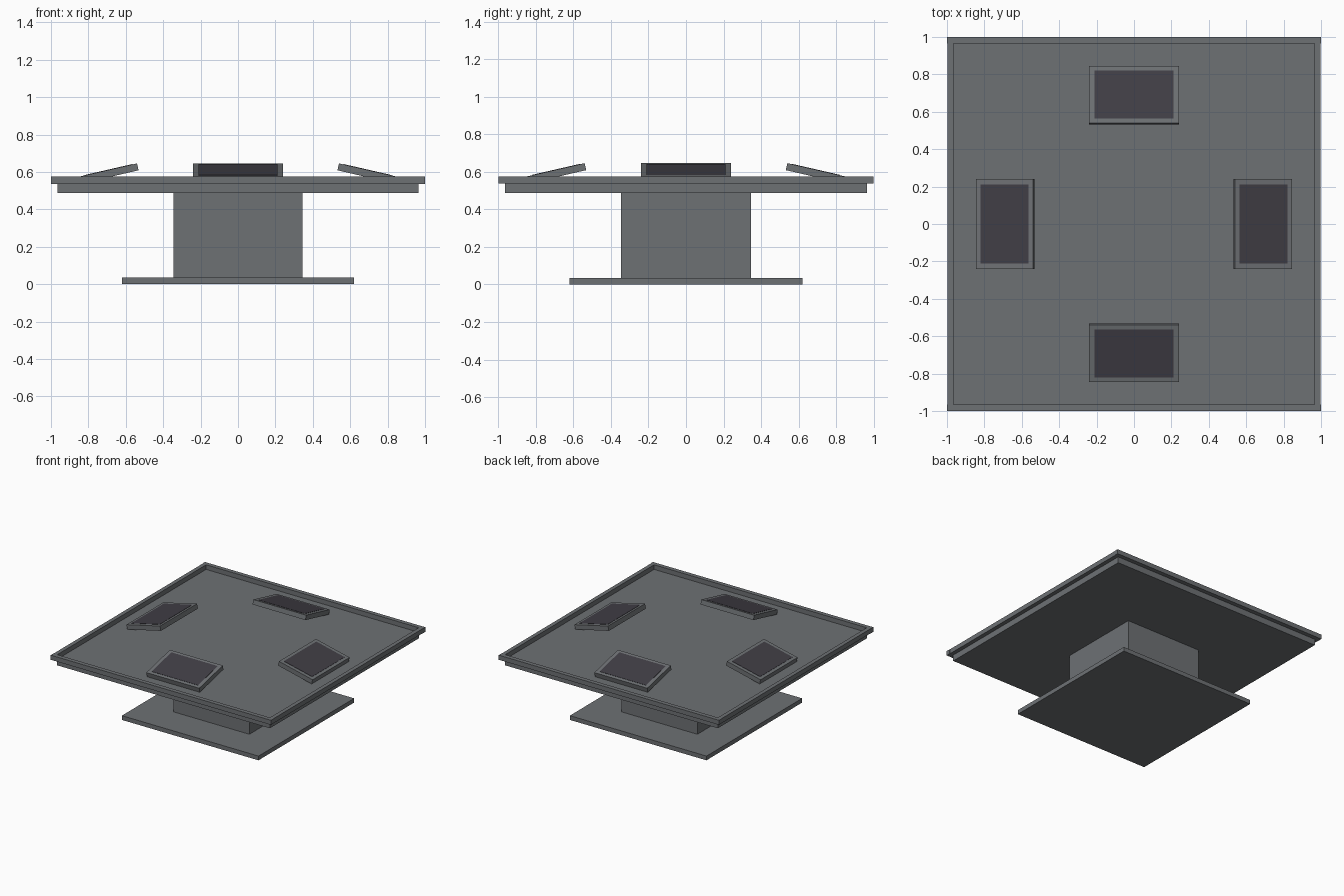
import bpy, math
from mathutils import Matrix, Vector

if "Cube" in bpy.data.objects:
    bpy.data.objects.remove(bpy.data.objects["Cube"])


def material(name, col):
    m = bpy.data.materials.new(name)
    m.diffuse_color = (*col, 1)
    m.use_nodes = True
    m.node_tree.nodes["Principled BSDF"].inputs["Base Color"].default_value = m.diffuse_color
    return m


grey = material("table_grey", (0.155, 0.165, 0.175))
dark = material("screen_dark", (0.052, 0.048, 0.060))


def box(name, lo, hi, mat, matrix=Matrix()):
    """Axis-aligned box from lo to hi, then moved by matrix."""
    bpy.ops.mesh.primitive_cube_add(size=1)
    o = bpy.context.object
    o.name = name
    lo, hi = Vector(lo), Vector(hi)
    size = Matrix.Diagonal((*(hi - lo), 1))
    o.data.transform(matrix @ Matrix.Translation((lo + hi) / 2) @ size)
    o.data.materials.append(mat)
    return o


# Pedestal and table slab
box("base_plate", (-.62, -.62, 0), (.62, .62, .035), grey)
box("column", (-.345, -.345, .035), (.345, .345, .487), grey)
box("table_slab", (-.965, -.965, .487), (.965, .965, .537), grey)

# Raised rim around the slab
for s, side in ((-1, "front"), (1, "back")):
    y = sorted((s * .965, s * 1.0))
    box(f"rim_{side}", (-1, y[0], .537), (1, y[1], .575), grey)
for s, side in ((-1, "left"), (1, "right")):
    x = sorted((s * .965, s * .998))
    box(f"rim_{side}", (x[0], -.965, .537), (x[1], .965, .575), grey)

# Four tilted displays: low edge outwards, facing the seats
tilt = math.atan2(.07, .305)
length = .305 / math.cos(tilt)
for i, side in enumerate(("front", "right", "back", "left")):
    place = (Matrix.Rotation(i * math.pi / 2, 4, 'Z')
             @ Matrix.Translation((0, -.845, .576))
             @ Matrix.Rotation(tilt, 4, 'X'))
    box(f"display_{side}", (-.24, 0, -.038), (.24, length, 0), grey, place)
    box(f"screen_{side}", (-.21, .026, -.002), (.21, length - .024, .002), dark, place)
